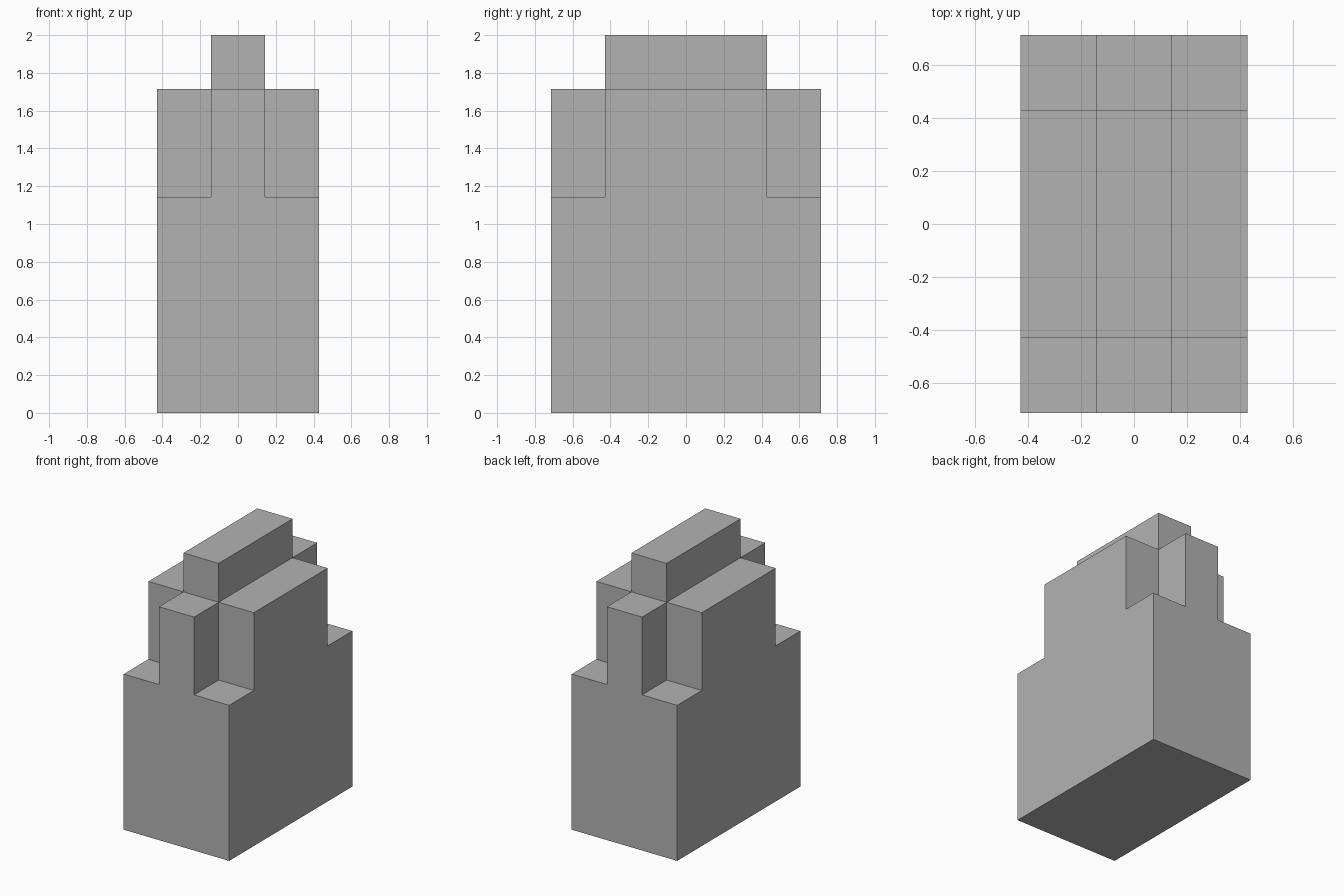
import bpy
import bmesh
import math

cube = bpy.data.objects.get("Cube")
if cube:
    bpy.data.objects.remove(cube, do_unlink=True)

# Everything sits on a module of one seventh of a unit
U = 1 / 7
XS = [-3 * U, -U, U, 3 * U]
YS = [-5 * U, -3 * U, 3 * U, 5 * U]
ZS = [0, 8 * U, 12 * U, 14 * U]     # ground, shoulder, cross, ridge


def level(i, j):
    """Storey reached by a plan cell: corners 1, cross arms 2, centre 3."""
    if not (0 <= i < 3 and 0 <= j < 3):
        return 0
    return 1 + (i == 1) + (j == 1)


def flat_material(name, colour):
    mat = bpy.data.materials.new(name)
    mat.use_nodes = True
    mat.diffuse_color = colour
    mat.node_tree.nodes["Principled BSDF"].inputs["Base Color"].default_value = colour
    return mat


bm = bmesh.new()


def quad(points):
    bm.faces.new([bm.verts.new(p) for p in points])


# Floor and roof of each plan cell
for i in range(3):
    for j in range(3):
        for z in (ZS[0], ZS[level(i, j)]):
            quad([(XS[i], YS[j], z), (XS[i + 1], YS[j], z),
                  (XS[i + 1], YS[j + 1], z), (XS[i], YS[j + 1], z)])

# Walls wherever neighbouring cells differ in height
for a in range(4):
    for b in range(3):
        for k in range(*sorted((level(a - 1, b), level(a, b)))):
            x, low, high = XS[a], ZS[k], ZS[k + 1]
            quad([(x, YS[b], low), (x, YS[b + 1], low),
                  (x, YS[b + 1], high), (x, YS[b], high)])
        for k in range(*sorted((level(b, a - 1), level(b, a)))):
            y, low, high = YS[a], ZS[k], ZS[k + 1]
            quad([(XS[b], y, low), (XS[b + 1], y, low),
                  (XS[b + 1], y, high), (XS[b], y, high)])

# Weld into one closed shell and merge the flat areas
bmesh.ops.remove_doubles(bm, verts=bm.verts, dist=0.0001)
bmesh.ops.recalc_face_normals(bm, faces=bm.faces)
bmesh.ops.dissolve_limit(bm, angle_limit=math.radians(1),
                         verts=bm.verts, edges=bm.edges)

mesh = bpy.data.meshes.new("stepped_block")
bm.to_mesh(mesh)
bm.free()
mesh.materials.append(flat_material("plain grey", (0.45, 0.45, 0.45, 1)))
block = bpy.data.objects.new("stepped_block", mesh)
bpy.context.collection.objects.link(block)
